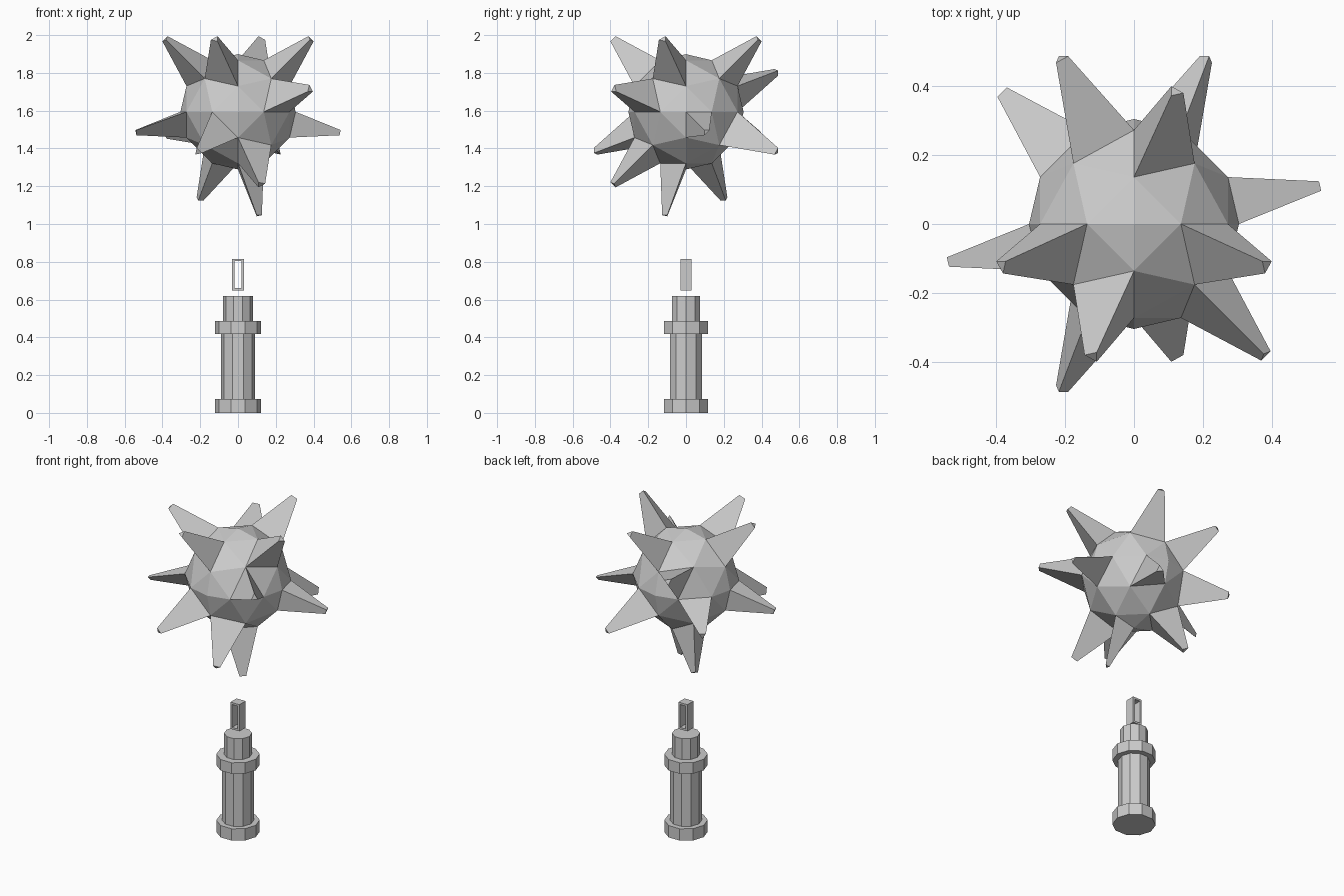
import bpy, bmesh
from mathutils import Vector

if "Cube" in bpy.data.objects:
    bpy.data.objects.remove(bpy.data.objects["Cube"])

CENTRE, R = Vector((0, 0, 1.594)), 0.305


def finish(name, bm):
    bmesh.ops.recalc_face_normals(bm, faces=bm.faces)
    me = bpy.data.meshes.new(name)
    bm.to_mesh(me)
    bm.free()
    ob = bpy.data.objects.new(name, me)
    bpy.context.collection.objects.link(ob)
    return ob


def cylinder(name, r, z0, z1):
    bpy.ops.mesh.primitive_cylinder_add(vertices=10, radius=r, depth=z1 - z0,
                                        location=(0, 0, (z0 + z1) / 2),
                                        rotation=(0, 0, 1.5707963))
    bpy.context.object.name = name


# handle: foot, grip, collar, neck
cylinder("handle_foot", 0.123, 0, 0.074)
cylinder("handle_grip", 0.09, 0.074, 0.418)
cylinder("handle_collar", 0.123, 0.418, 0.487)
cylinder("handle_neck", 0.079, 0.487, 0.618)

# chain link: rectangular frame open front to back
bm = bmesh.new()
loops = []
for hx, z0, z1, y in ((0.031, 0.648, 0.815, -0.03), (0.019, 0.66, 0.803, -0.03),
                      (0.019, 0.66, 0.803, 0.03), (0.031, 0.648, 0.815, 0.03)):
    loops.append([bm.verts.new((x, y, z)) for x, z in
                  ((-hx, z0), (hx, z0), (hx, z1), (-hx, z1))])
for a, b in zip(loops, loops[1:] + loops[:1]):
    for i in range(4):
        j = (i + 1) % 4
        bm.faces.new((a[i], a[j], b[j], b[i]))
finish("chain_link", bm)

# ball: octahedron with each side split in three, pushed onto a sphere
bm = bmesh.new()
verts = {}


def vert(p):
    if p not in verts:
        verts[p] = bm.verts.new(Vector(p).normalized() * R)
    return verts[p]


for sx in (1, -1):
    for sy in (1, -1):
        for sz in (1, -1):
            def tri(pts):
                bm.faces.new([vert((sx * a, sy * b, sz * c)) for a, b, c in pts])
            for i in range(3):
                for j in range(3 - i):
                    k = 2 - i - j
                    tri(((i + 1, j, k), (i, j + 1, k), (i, j, k + 1)))
                    if k > 0:
                        k -= 1
                        tri(((i + 1, j + 1, k), (i + 1, j, k + 1), (i, j + 1, k + 1)))
bmesh.ops.recalc_face_normals(bm, faces=bm.faces)

# spikes: aim direction and length; the nearest facet is pulled out and narrowed
SPIKES = [
    ((-.38, -.12, .38), .275), ((-.12, -.38, .38), .275), ((.12, .38, .38), .275),
    ((.38, -.12, .38), .275), ((.38, -.38, .12), .27), ((-.38, .38, -.12), .27),
    ((.12, -.38, -.38), .275),
    ((.54, .1, -.1), .27), ((-.54, -.1, -.1), .27), ((.1, -.1, -.54), .28),
    ((-.2, .47, .2), .285), ((.2, .47, -.2), .285), ((-.2, -.47, -.2), .285),
    ((-.2, .2, -.47), .265),
]
facets = list(bm.faces)
picked = [(max(facets, key=lambda f: f.normal.dot(Vector(d).normalized())), n)
          for d, n in SPIKES]
for face, length in picked:
    n, c = face.normal.copy(), face.calc_center_median()
    base = list(face.verts)
    tip = [bm.verts.new(c + (v.co - c) * 0.2 + n * length) for v in base]
    bm.faces.remove(face)
    bm.faces.new(tip)
    for i in range(3):
        j = (i + 1) % 3
        bm.faces.new((base[i], base[j], tip[j], tip[i]))
finish("spiked_ball", bm).location = CENTRE
